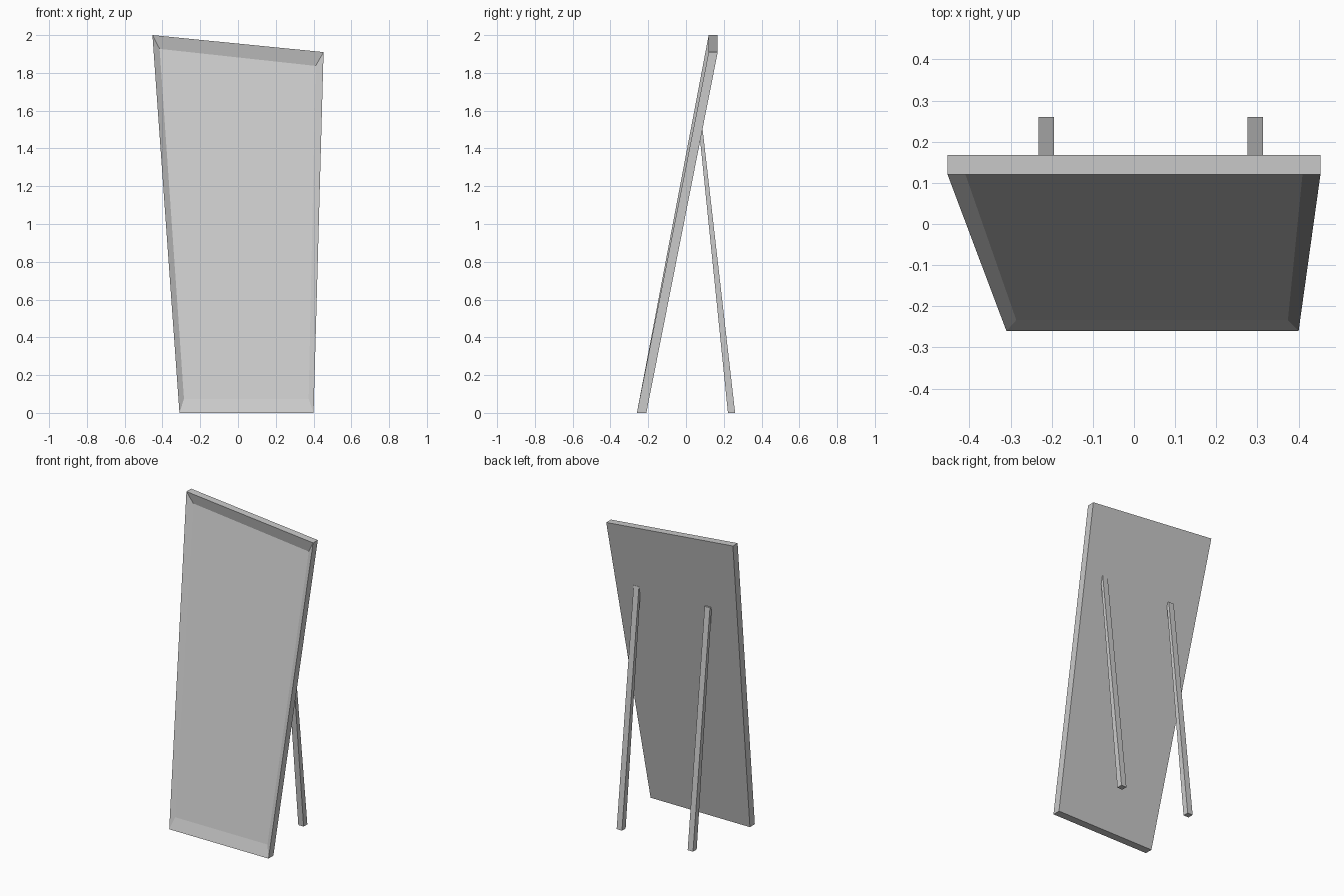
import bpy
import bmesh

cube = bpy.data.objects.get("Cube")
if cube:
    bpy.data.objects.remove(cube, do_unlink=True)

grey = bpy.data.materials.new("light grey")
grey.use_nodes = True
colour = (0.6, 0.6, 0.6, 1)
grey.diffuse_color = colour
grey.node_tree.nodes["Principled BSDF"].inputs["Base Color"].default_value = colour


def loft(name, rings):
    """Join four-sided rings with flat walls and cap both ends."""
    bm = bmesh.new()
    loops = [[bm.verts.new(p) for p in ring] for ring in rings]
    for a, b in zip(loops, loops[1:]):
        for i in range(4):
            j = (i + 1) % 4
            bm.faces.new((a[i], a[j], b[j], b[i]))
    bm.faces.new(loops[0][::-1])
    bm.faces.new(loops[-1])
    bmesh.ops.recalc_face_normals(bm, faces=bm.faces)
    mesh = bpy.data.meshes.new(name)
    bm.to_mesh(mesh)
    bm.free()
    mesh.materials.append(grey)
    obj = bpy.data.objects.new(name, mesh)
    bpy.context.collection.objects.link(obj)
    return obj


def leaning(outline, bottom_y, top_y):
    """Place an x, z outline so its lower and upper edges lie at two depths."""
    return [(x, bottom_y if z < 1 else top_y, z) for x, z in outline]


# Leaning, lopsided panel with a shallow bevelled recess in front
outer = [(-0.31, 0), (0.4, 0), (0.453, 1.91), (-0.453, 2)]
inner = [(-0.286, 0.074), (0.374, 0.074), (0.411, 1.837), (-0.415, 1.927)]
loft("panel", [
    leaning(outer, -0.21, 0.168),
    leaning(outer, -0.26, 0.12),
    leaning(inner, -0.2335, 0.136),
])

# Two tapered struts propping up the back
half = 0.019
for name, x in (("left_strut", 0.295), ("right_strut", -0.213)):
    loft(name, [
        [(x + sx * half, y, z) for sx, y in
         ((-1, front), (1, front), (1, back), (-1, back))]
        for z, front, back in ((0, 0.222, 0.26), (1.51, 0.068, 0.087))
    ])
